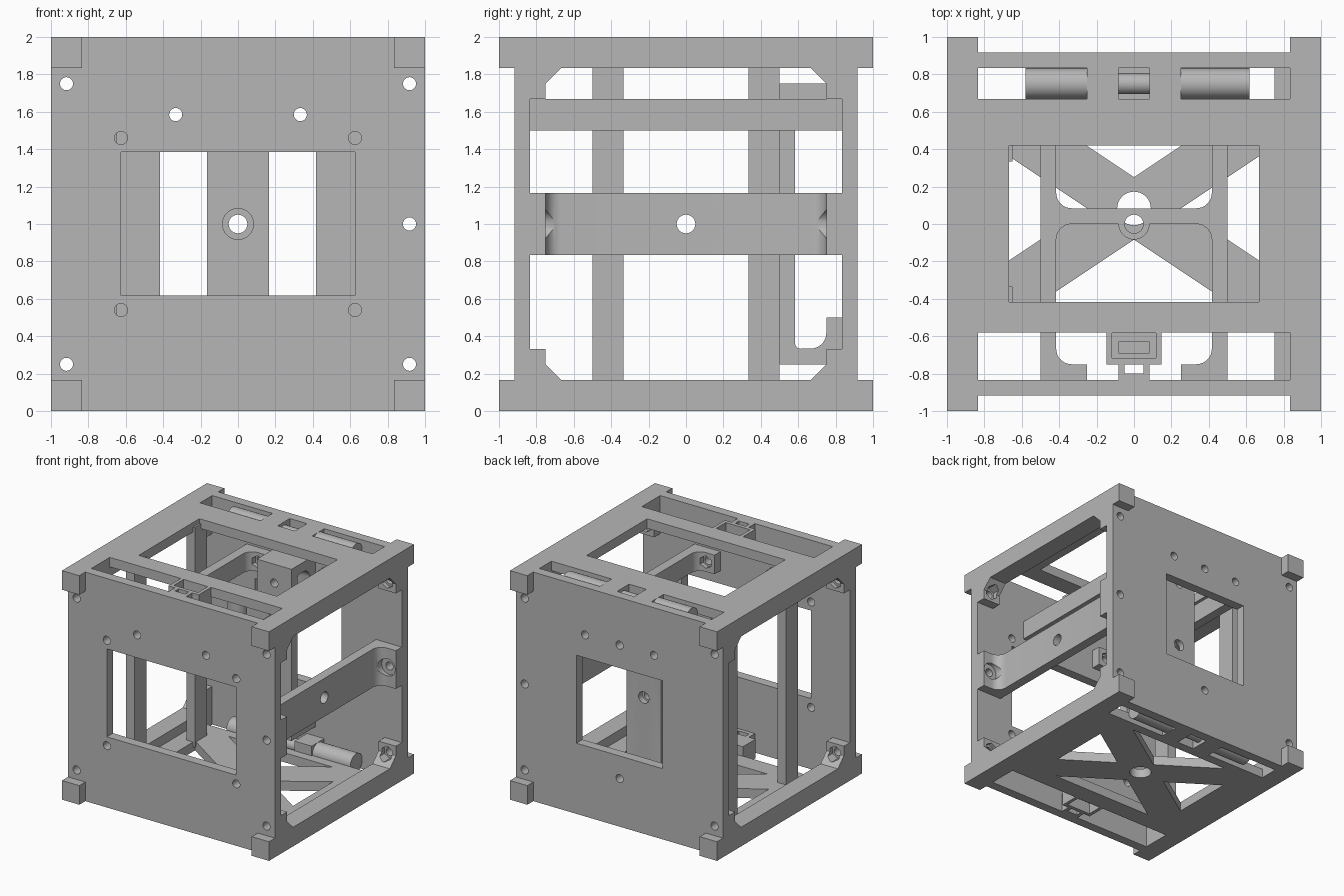
import bpy, bmesh, math
from mathutils import Vector, Matrix

old = bpy.data.objects.get("Cube")
if old:
    bpy.data.objects.remove(old, do_unlink=True)

grey = bpy.data.materials.new("frame_grey")
grey.use_nodes = True
COL = (0.47, 0.47, 0.47, 1)
grey.diffuse_color = COL
grey.node_tree.nodes["Principled BSDF"].inputs["Base Color"].default_value = COL

# Shared dimensions
T, W = 0.083, 0.167       # sheet thickness, rail width
IN, OUT = 0.833, 0.917    # inner and outer plate faces


def make(name, bm):
    bmesh.ops.recalc_face_normals(bm, faces=bm.faces)
    me = bpy.data.meshes.new(name)
    bm.to_mesh(me)
    bm.free()
    me.materials.append(grey)
    ob = bpy.data.objects.new(name, me)
    bpy.context.collection.objects.link(ob)
    return ob


def box(name, x, y, z):
    bm = bmesh.new()
    lo, hi = [Vector([f(r) for r in (x, y, z)]) for f in (min, max)]
    m = Matrix.Translation((lo + hi) / 2) @ Matrix.Diagonal((hi - lo).to_4d())
    bmesh.ops.create_cube(bm, size=1, matrix=m)
    return make(name, bm)


def cyl(name, axis, centre, r, length, sides=32):
    bm = bmesh.new()
    rot = {"x": Matrix.Rotation(math.pi / 2, 4, "Y"),
           "y": Matrix.Rotation(math.pi / 2, 4, "X"), "z": Matrix()}[axis]
    bmesh.ops.create_cone(bm, cap_ends=True, segments=sides, radius1=r, radius2=r,
                          depth=length, matrix=Matrix.Translation(centre) @ rot)
    return make(name, bm)


def prism(name, pts, axis, lo, hi):
    """Extrude a 2D outline along an axis."""
    bm = bmesh.new()
    put = {"x": lambda a, b, h: (h, a, b), "z": lambda a, b, h: (a, b, h)}[axis]
    face = bm.faces.new([bm.verts.new(put(a, b, lo)) for a, b in pts])
    new = bmesh.ops.extrude_face_region(bm, geom=[face])["geom"]
    move = Vector(put(0, 0, hi - lo))
    bmesh.ops.translate(bm, vec=move, verts=[v for v in new if isinstance(v, bmesh.types.BMVert)])
    return make(name, bm)


def arc(cx, cy, r, a0, a1, n=8):
    angles = [math.radians(a0 + (a1 - a0) * i / n) for i in range(n + 1)]
    return [(cx + r * math.cos(a), cy + r * math.sin(a)) for a in angles]


def cut(ob, *cutters):
    for c in cutters:
        mod = ob.modifiers.new("cut", "BOOLEAN")
        mod.operation, mod.solver, mod.object = "DIFFERENCE", "EXACT", c
        dg = bpy.context.evaluated_depsgraph_get()
        me = bpy.data.meshes.new_from_object(ob.evaluated_get(dg))
        ob.modifiers.clear()
        ob.data = me
        bpy.data.objects.remove(c, do_unlink=True)


def hole(x, z, y=0, r=0.035, length=3):
    return cyl("hole", "y", (x, y, z), r, length)


# Front and back plates with window and screw holes
corner_holes = [(s * OUT, z) for s in (-1, 1) for z in (0.25, 1.75)] + [(OUT, 1)]
beam_holes = [(-0.333, 1.585), (0.333, 1.585)]
front_holes = [(s * 0.625, z) for s in (-1, 1) for z in (0.54, 1.46)]
back_holes = [(0, 0.42), (0, 1.585)]
for name, s, half, extra in (("front_plate", -1, 0.625, front_holes),
                             ("back_plate", 1, 0.417, back_holes)):
    plate = box(name, (-1, 1), (s * IN, s * OUT), (0, 2))
    cut(plate, box("window", (-half, half), (-2, 2), (0.617, 1.385)))
    cut(plate, *[hole(x, z) for x, z in corner_holes + beam_holes + extra])

for end, fz in (("bottom", lambda z: z), ("top", lambda z: 2 - z)):
    # End plate with two slots and a window
    plate = box(end + "_plate", (-0.84, 0.84), (-0.84, 0.84), (fz(0), fz(T)))
    back = 0.583 if end == "bottom" else 0.42
    for y0, y1, hx in ((-IN, -0.58, IN), (0.667, IN, IN), (-0.417, back, 0.667)):
        cut(plate, box("slot", (-hx, hx), (y0, y1), (-1, 3)))

    # Hinge along the back slot
    for x0, x1, r in ((-0.58, -0.25, T), (-0.09, 0.09, 0.056), (0.25, 0.617, T)):
        cyl(end + "_hinge_pin", "x", ((x0 + x1) / 2, 0.75, fz(T)), r, x1 - x0)
    for s in (-1, 1):
        box(end + "_hinge_knuckle", (s * T, s * 0.25), (0.66, 0.835), (fz(0), fz(W)))

    # Latch catch in the front slot
    catch = box(end + "_latch_catch", (-0.147, 0.147), (-0.75, -0.575), (fz(0), fz(W)))
    cut(catch, box("pocket", (-0.117, 0.117), (-0.717, -0.583), (fz(-1), fz(0.1))))
    cut(catch, box("pocket", (-T, T), (-0.69, -0.63), (fz(-1), fz(0.14))))
    for s in (-1, 1):
        box(end + "_latch_arm", (s * 0.05, s * T), (-0.84, -0.745), (fz(0), fz(W)))
    box(end + "_latch_bridge", (-0.06, 0.06), (-0.84, -0.80), (fz(0), fz(W)))

    for sx in (-1, 1):
        # Side rail with protruding corner blocks
        xs = (sx * IN, sx)
        box(end + "_rail", xs, (-1, 1), (fz(0), fz(W)))
        for sy in (-1, 1):
            # Chamfered corner gusset with nut recess
            outline = [(IN, 0.16), (0.667, 0.16), (0.667, W), (0.75, 0.25), (0.75, 0.333), (IN, 0.333)]
            gusset = prism(end + "_gusset", [(sy * y, fz(z)) for y, z in outline], "x", min(xs), max(xs))
            cut(gusset, hole(sx * OUT, fz(0.25)),
                cyl("nut", "y", (sx * OUT, sy * 0.74, fz(0.25)), 0.06, 0.09, 6))

# Crossed braces in the floor
for i, s in enumerate((-1, 1)):
    brace = box("floor_brace", (-0.84, 0.84), (-0.139, 0.139), (0, T))
    brace.data.transform(Matrix.Translation((0, T, 0)) @ Matrix.Rotation(s * math.atan(2 / 3), 4, "Z"))
    cut(brace, cyl("bore", "z", (0, T, 0), 0.09, 1))

# Side cross bar, with rounded end flanges
half = arc(OUT, 0.667, T, 180, 90) + [(1, 0.75), (1, IN), (0.75, IN)]
bar = prism("side_bar", half + [(x, -y) for x, y in reversed(half)], "z", IN, 1.167)
cut(bar, cyl("bore", "x", (0.8, 0, 1), 0.05, 1), hole(OUT, 1))
for s in (-1, 1):
    cut(bar, cyl("nut", "y", (OUT, s * 0.72, 1), 0.075, 0.12))

# Upper H-shaped bracket joining front and back plates
half = (arc(0.333, -T, T, 90, 0) + arc(0.333, -0.667, T, 0, -90)
        + [(0.25, -0.75), (0.25, -IN), (0.5, -IN), (0.5, IN), (0.25, IN), (0.25, 0.75)]
        + arc(0.333, 0.667, T, 90, 0) + arc(0.333, W, T, 0, -90))
bracket = prism("upper_bracket", half + [(-x, y) for x, y in reversed(half)], "z", 1.5, 1.667)
cut(bracket, cyl("bore", "z", (0, 0, 1.6), 0.05, 1), hole(-0.333, 1.585), hole(0.333, 1.585))
for s in (-1, 1):
    for x in (-0.333, 0.333):
        cut(bracket, cyl("nut", "y", (x, s * 0.74, 1.585), 0.055, 0.09, 6))
boss = cyl("upper_bracket_boss", "z", (0, 0, 1.583), T, W)
cut(boss, cyl("bore", "z", (0, 0, 1.6), 0.05, 1))

# Rear C-shaped bracket fixed to the back plate
low = ([(0.5, 0.25), (IN, 0.25), (IN, 0.5), (0.75, 0.5)]
       + arc(0.667, 0.417, T, 0, -90) + arc(0.613, 0.363, 0.03, 270, 180))
rear = prism("rear_bracket", low + [(y, 2 - z) for y, z in reversed(low)], "x", -W, W)
cut(rear, hole(0, 1, r=0.05), hole(0, 1, 0.5, T, 0.06), hole(0, 0.42), hole(0, 1.585))

# Upright posts on the open side
for s in (-1, 1):
    box("side_post", (-0.733, -0.65), (s * 0.333, s * 0.5), (0.04, 1.96))

# Smooth round parts while keeping edges crisp
for ob in bpy.context.collection.objects:
    if ob.type == "MESH" and grey.name in ob.data.materials:
        ob.data.shade_smooth()
        ob.data.set_sharp_from_angle(angle=math.radians(30))
